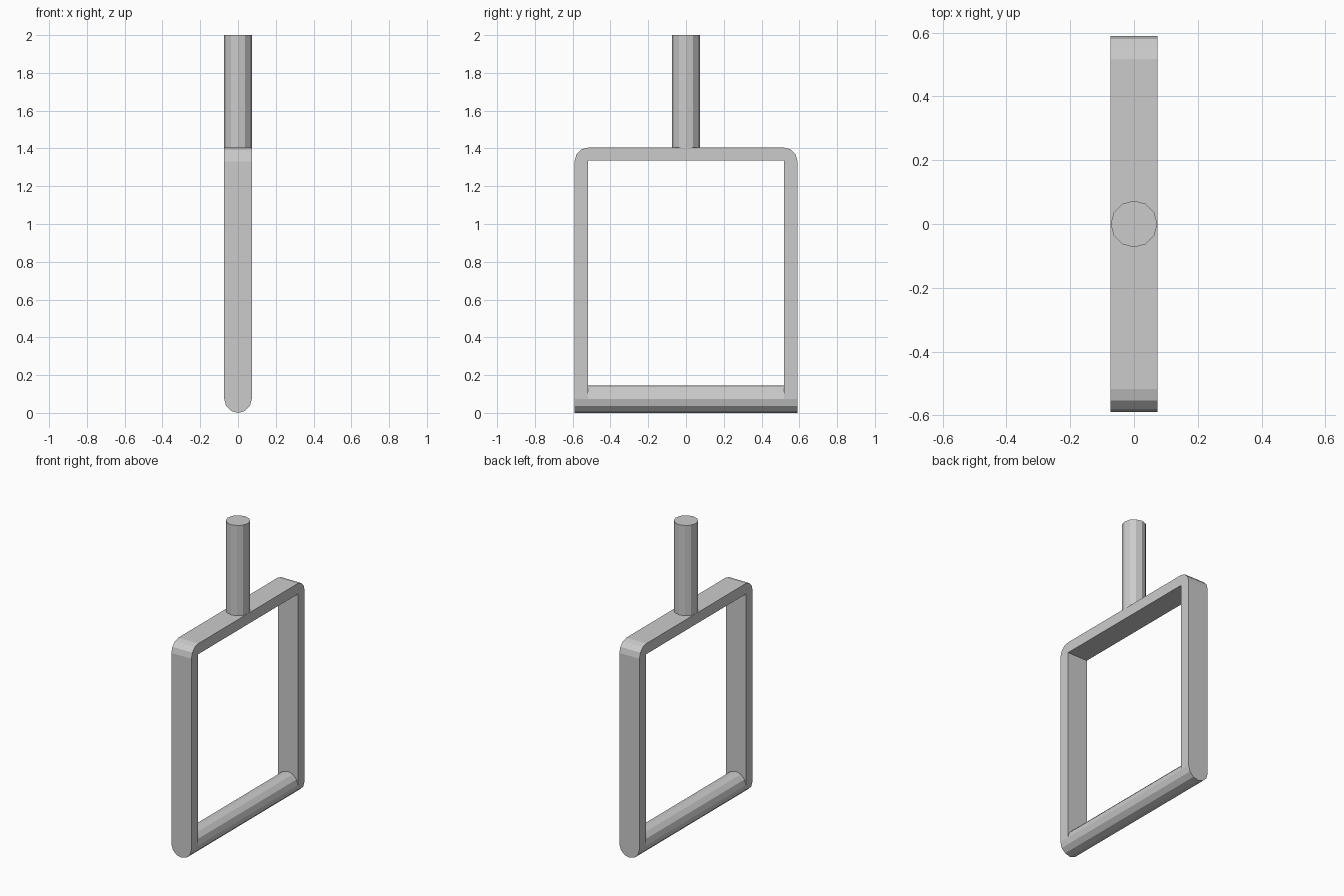
import bpy, bmesh, math
from mathutils import Vector

if "Cube" in bpy.data.objects:
    bpy.data.objects.remove(bpy.data.objects["Cube"], do_unlink=True)

R = 0.073          # shared radius of rod, bar and rounded corners
HALF = 0.59        # half width of the frame
INNER = 0.52       # half width of the opening
TOP = 1.405        # top of the frame
UNDER = 1.335      # underside of the top beam

grey = bpy.data.materials.new("light grey")
grey.use_nodes = True
colour = (0.6, 0.6, 0.6, 1)
grey.diffuse_color = colour
grey.node_tree.nodes["Principled BSDF"].inputs["Base Color"].default_value = colour


def arc(cx, cy, start, end, steps):
    """Points on an arc of the shared radius, angles in degrees."""
    angles = [math.radians(start + (end - start) * i / steps) for i in range(steps + 1)]
    return [(cx + R * math.cos(a), cy + R * math.sin(a)) for a in angles]


def prism(name, profile, place, lo, hi):
    """Extrude a flat profile from lo to hi; place maps (u, v, depth) to x, y, z."""
    bm = bmesh.new()
    face = bm.faces.new([bm.verts.new(place(u, v, lo)) for u, v in profile])
    moved = bmesh.ops.extrude_face_region(bm, geom=[face])["geom"]
    shift = Vector(place(0, 0, hi)) - Vector(place(0, 0, lo))
    bmesh.ops.translate(bm, vec=shift, verts=[g for g in moved if isinstance(g, bmesh.types.BMVert)])
    if face.is_valid and len(face.edges[0].link_faces) < 2:
        bm.faces.new([v for v in face.verts])
    bmesh.ops.recalc_face_normals(bm, faces=bm.faces)
    mesh = bpy.data.meshes.new(name)
    bm.to_mesh(mesh)
    bm.free()
    mesh.materials.append(grey)
    obj = bpy.data.objects.new(name, mesh)
    bpy.context.collection.objects.link(obj)
    return obj


def along_x(u, v, d):
    return (d, u, v)


def along_y(u, v, d):
    return (u, d, v)


def along_z(u, v, d):
    return (u, v, d)


# Two arms and the top beam, with rounded outer corners
frame = [(HALF, R)] + arc(HALF - R, TOP - R, 0, 90, 3) + arc(R - HALF, TOP - R, 90, 180, 3)
frame += [(-HALF, R), (-INNER, R), (-INNER, UNDER), (INNER, UNDER), (INNER, R)]
prism("frame", frame, along_x, -R, R)

# Round bar across the bottom
circle = arc(0, R, 0, 360, 12)[:-1]
prism("bottom_bar", circle, along_y, -INNER, INNER)

# Rounded ends of the arms
half_disc = arc(0, R, 180, 360, 6)
prism("front_arm_foot", half_disc, along_y, -HALF, -INNER)
prism("back_arm_foot", half_disc, along_y, INNER, HALF)

# Upright rod
prism("rod", arc(0, 0, 0, 360, 12)[:-1], along_z, TOP - 0.01, 2.0)
